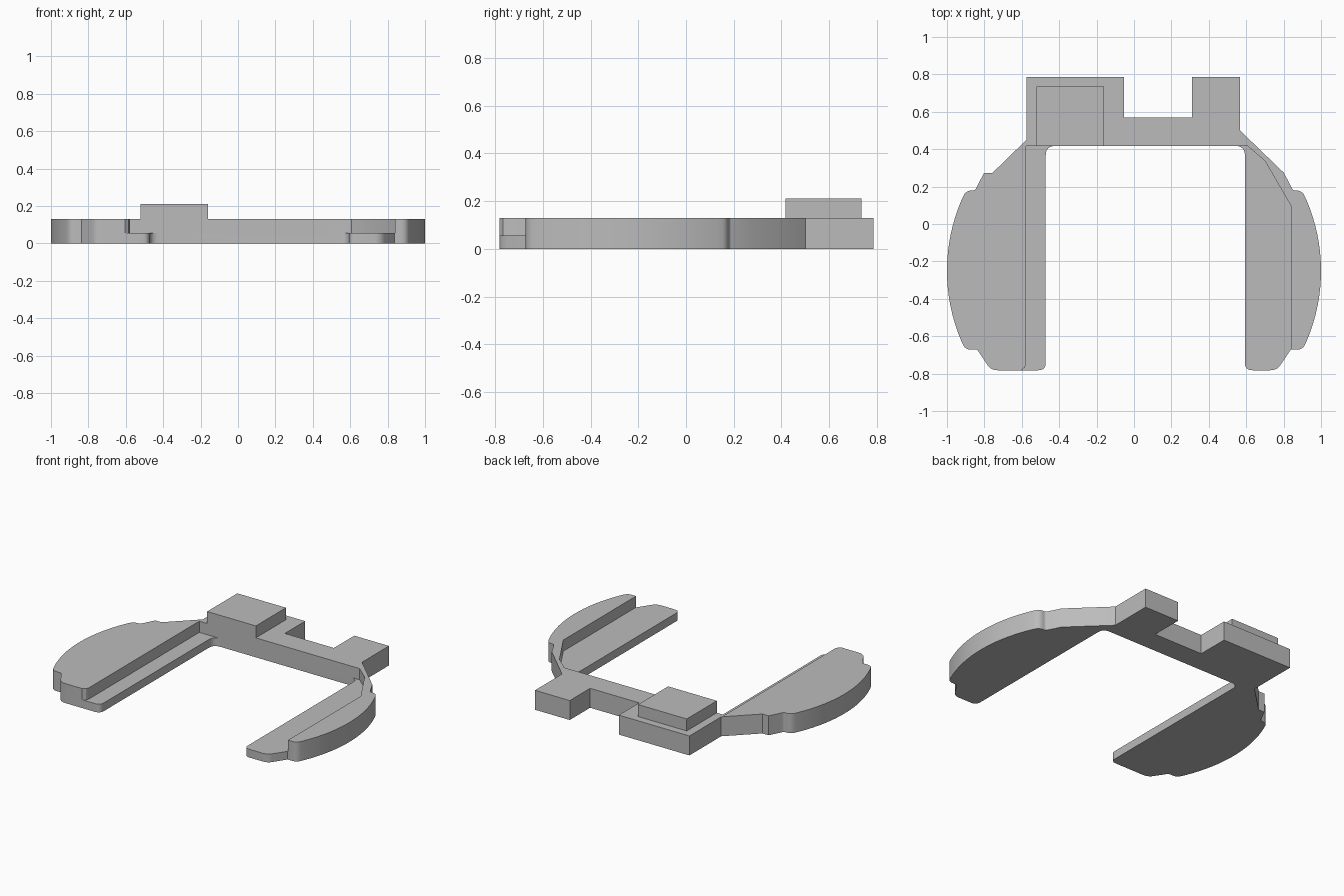
import bpy
import bmesh
from math import sqrt
from mathutils import Vector

cube = bpy.data.objects.get("Cube")
if cube:
    bpy.data.objects.remove(cube, do_unlink=True)

grey = bpy.data.materials.new("plain grey")
grey.use_nodes = True
grey.diffuse_color = (0.5, 0.5, 0.5, 1)
grey.node_tree.nodes["Principled BSDF"].inputs["Base Color"].default_value = (0.5, 0.5, 0.5, 1)


def rounded(corners, steps=6):
    """Turn (x, y[, trim]) corners into an outline with soft corners."""
    outline = []
    for i, c in enumerate(corners):
        p = Vector(c[:2])
        if len(c) < 3:
            outline.append(p)
            continue
        before = Vector(corners[i - 1][:2]) - p
        after = Vector(corners[(i + 1) % len(corners)][:2]) - p
        a, b = p + before.normalized() * c[2], p + after.normalized() * c[2]
        for s in range(steps + 1):
            t = s / steps
            outline.append(a * (1 - t) ** 2 + p * 2 * t * (1 - t) + b * t ** 2)
    return outline


def prism(name, corners, bottom, top):
    """Extrude an outline upward into a solid."""
    bm = bmesh.new()
    face = bm.faces.new([bm.verts.new((p.x, p.y, bottom)) for p in rounded(corners)])
    grown = bmesh.ops.extrude_face_region(bm, geom=[face])["geom"]
    bmesh.ops.translate(bm, vec=(0, 0, top - bottom),
                        verts=[v for v in grown if isinstance(v, bmesh.types.BMVert)])
    bmesh.ops.recalc_face_normals(bm, faces=bm.faces)
    mesh = bpy.data.meshes.new(name)
    bm.to_mesh(mesh)
    bm.free()
    mesh.materials.append(grey)
    obj = bpy.data.objects.new(name, mesh)
    bpy.context.collection.objects.link(obj)
    return obj


def wing(side, inner):
    """Outer edge of one wing, from its rear step round to the inner rear corner."""
    pts = [(0.802, 0.273), (0.85, 0.18, 0.012)]
    low, high, n = -0.672, 0.178, 18
    for i in range(n + 1):
        y = high + (low - high) * i / n
        x = 0.042 + sqrt(0.958 ** 2 - (y + 0.25) ** 2)
        pts.append((x, y, 0.03) if i in (0, n) else (x, y))
    pts += [(0.838, -0.672), (0.765, -0.782, 0.035)]
    pts = [(side * p[0], *p[1:]) for p in pts]
    return pts + [(inner, -0.782, 0.04), (inner, 0.417, 0.05)]


# Frame: rear bridge with two tabs, and two curved wings
height, shelf = 0.13, 0.055
tabs = [(0.31, 0.785), (0.31, 0.57), (-0.053, 0.57), (-0.053, 0.785)]
outline = [(-0.575, 0.785), (-0.575, 0.45), (-0.757, 0.273)] + wing(-1, -0.472)
outline += wing(1, 0.593)[::-1] + [(0.567, 0.5), (0.567, 0.785)] + tabs
frame = prism("frame", outline, 0, height)

# Lowered shelves along the inside of each wing
right_cut = [(-0.578, 0.417), (-0.578, -0.75), (-0.585, -0.768), (-0.605, -0.782),
             (-0.605, -0.9), (-0.35, -0.9), (-0.35, 0.417)]
left_cut = [(0.5, 0.417), (0.607, 0.417), (0.7, 0.337), (0.84, 0.096),
            (0.84, -0.9), (0.5, -0.9)]
bpy.context.view_layer.objects.active = frame
for name, shape in (("right_shelf_cutter", right_cut), ("left_shelf_cutter", left_cut)):
    cutter = prism(name, shape, shelf, height + 0.1)
    cutter.hide_render = True
    mod = frame.modifiers.new(name, "BOOLEAN")
    mod.operation, mod.solver, mod.object = "DIFFERENCE", "EXACT", cutter
    bpy.ops.object.modifier_apply(modifier=mod.name)
    bpy.data.objects.remove(cutter, do_unlink=True)

# Smooth the curved walls, keep the edges sharp
bpy.ops.object.select_all(action="DESELECT")
frame.select_set(True)
bpy.ops.object.shade_smooth_by_angle(angle=0.5)

# Raised block on the right tab
prism("raised_block", [(-0.52, 0.417), (-0.16, 0.417), (-0.16, 0.735), (-0.52, 0.735)],
      height, 0.21)
